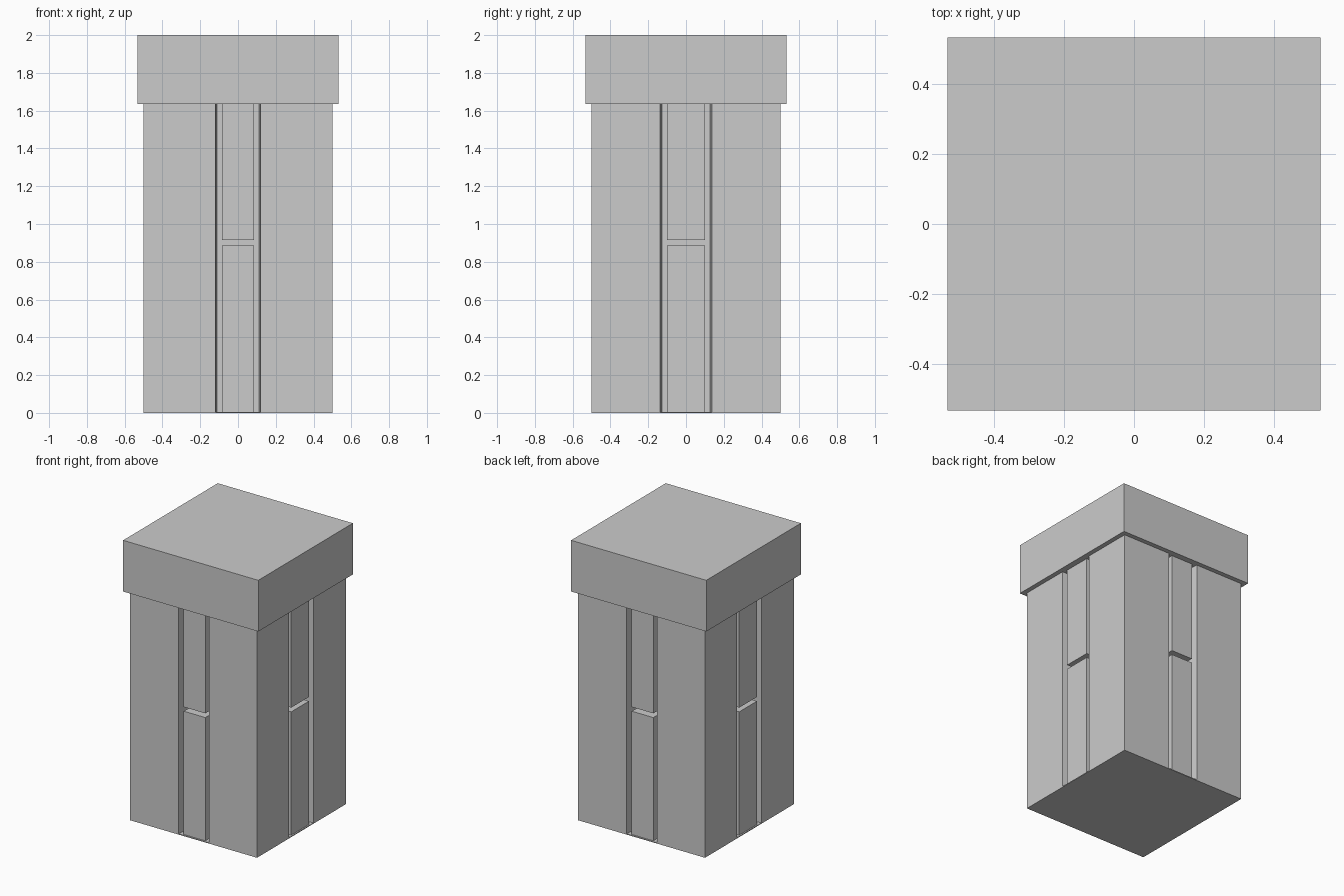
import bpy, bmesh

if "Cube" in bpy.data.objects:
    bpy.data.objects.remove(bpy.data.objects["Cube"])

TOP = 1.635    # underside of the cap
BASE = 0.006   # thickness of the base plate
DEPTH = 0.10   # depth of the grooves


def box(name, x0, x1, y0, y1, z0, z1):
    bm = bmesh.new()
    bmesh.ops.create_cube(bm, size=1)
    for v in bm.verts:
        v.co.x = x1 if v.co.x > 0 else x0
        v.co.y = y1 if v.co.y > 0 else y0
        v.co.z = z1 if v.co.z > 0 else z0
    return finish(name, bm)


def finish(name, bm):
    bmesh.ops.recalc_face_normals(bm, faces=bm.faces)
    me = bpy.data.meshes.new(name)
    bm.to_mesh(me)
    bm.free()
    ob = bpy.data.objects.new(name, me)
    bpy.context.collection.objects.link(ob)
    return ob


def mirror(ob, x=False, y=False):
    m = ob.modifiers.new("mirror", 'MIRROR')
    m.use_axis = (x, y, False)
    m.use_mirror_merge = False


# Cap and base plate
box("cap", -0.533, 0.533, -0.533, 0.533, TOP, 2.0)
box("base_plate", -0.5, 0.5, -0.5, 0.5, 0, BASE)

# Corner posts with slightly slanted groove walls
inner = 0.5 - DEPTH
profile = [(0.5, 0.5), (0.12, 0.5), (0.11, inner), (inner, inner),
           (inner, 0.127), (0.5, 0.137)]
bm = bmesh.new()
face = bm.faces.new([bm.verts.new((x, y, BASE)) for x, y in profile])
ext = bmesh.ops.extrude_face_region(bm, geom=[face])
for v in ext["geom"]:
    if isinstance(v, bmesh.types.BMVert):
        v.co.z = TOP
mirror(finish("corner_post", bm), x=True, y=True)

# Core behind the grooves
box("core", -inner, inner, -inner, inner, BASE, TOP)

# Upper and lower centre panels on all four sides
for label, z0, z1 in (("lower", BASE, 0.885), ("upper", 0.915, TOP)):
    mirror(box(label + "_front_panel", -0.085, 0.085, -0.49, -inner, z0, z1), y=True)
    mirror(box(label + "_side_panel", inner, 0.49, -0.1, 0.1, z0, z1), x=True)
